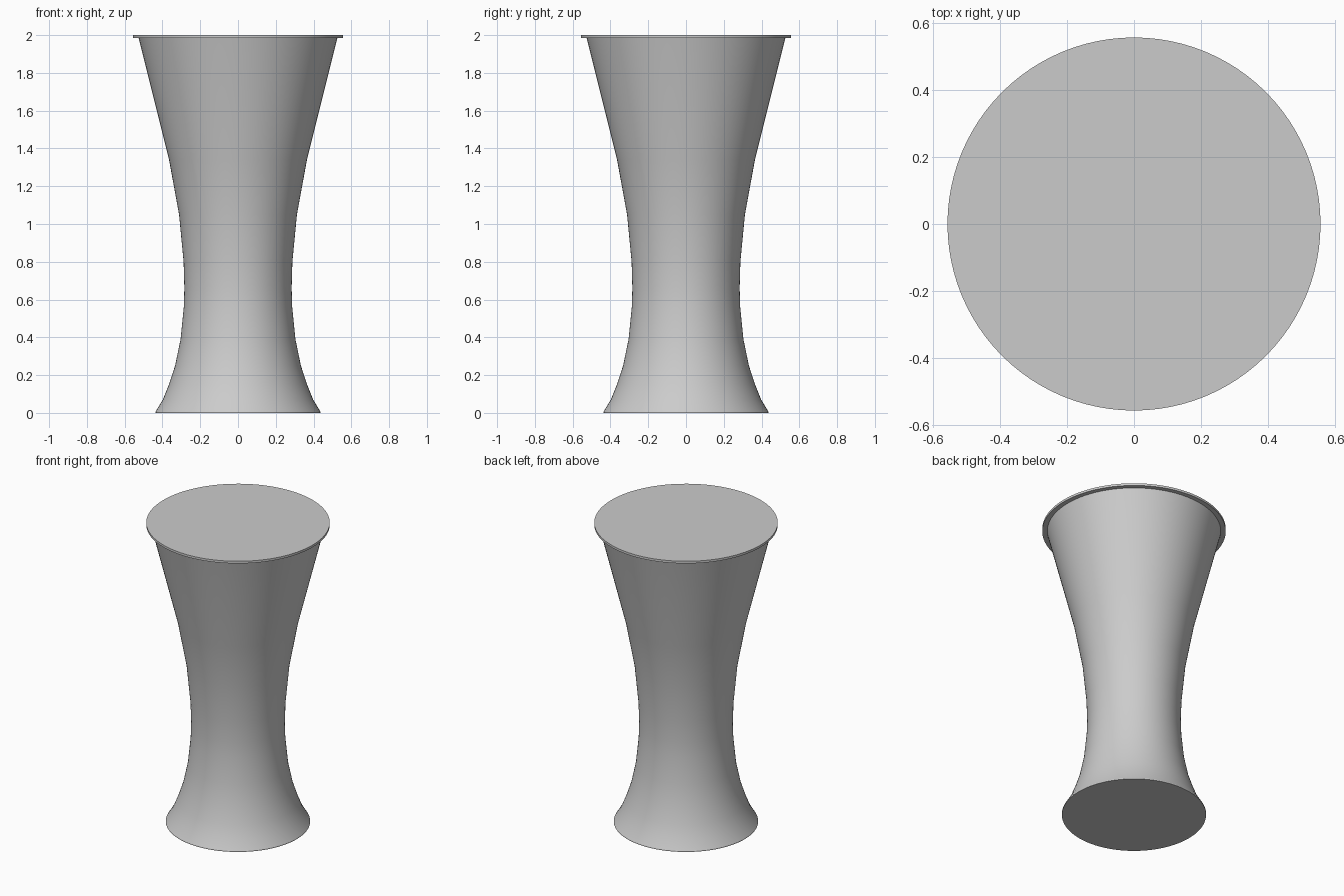
import bpy, bmesh, math

cube = bpy.data.objects.get("Cube")
if cube:
    bpy.data.objects.remove(cube, do_unlink=True)

SIDES = 96

grey = bpy.data.materials.new("light_grey")
grey.use_nodes = True
colour = (0.6, 0.6, 0.6, 1)
grey.diffuse_color = colour
grey.node_tree.nodes["Principled BSDF"].inputs["Base Color"].default_value = colour


def turned(name, profile):
    """Turn (radius, height) points about z and cap both ends."""
    bm = bmesh.new()
    rings = []
    for r, z in profile:
        rings.append([bm.verts.new((r * math.cos(math.tau * i / SIDES),
                                    r * math.sin(math.tau * i / SIDES), z))
                      for i in range(SIDES)])
    for low, high in zip(rings, rings[1:]):
        for i in range(SIDES):
            j = (i + 1) % SIDES
            bm.faces.new((low[i], low[j], high[j], high[i]))
    bm.faces.new(rings[0][::-1])
    bm.faces.new(rings[-1])
    mesh = bpy.data.meshes.new(name)
    bm.to_mesh(mesh)
    bm.free()
    mesh.materials.append(grey)
    obj = bpy.data.objects.new(name, mesh)
    bpy.context.collection.objects.link(obj)
    bpy.ops.object.select_all(action="DESELECT")
    obj.select_set(True)
    bpy.context.view_layer.objects.active = obj
    bpy.ops.object.shade_smooth_by_angle(angle=math.radians(30))
    return obj


# Waisted pedestal body, flaring to the foot and the top
turned("pedestal_body", [
    (0.437, 0), (0.437, 0.006), (0.398, 0.07), (0.366, 0.15), (0.333, 0.25),
    (0.304, 0.39), (0.287, 0.56), (0.284, 0.66), (0.288, 0.8),
    (0.312, 1.05), (0.365, 1.34), (0.526, 1.985)])

# Thin round top plate
turned("top_plate", [(0.556, 1.985), (0.556, 2.0)])
